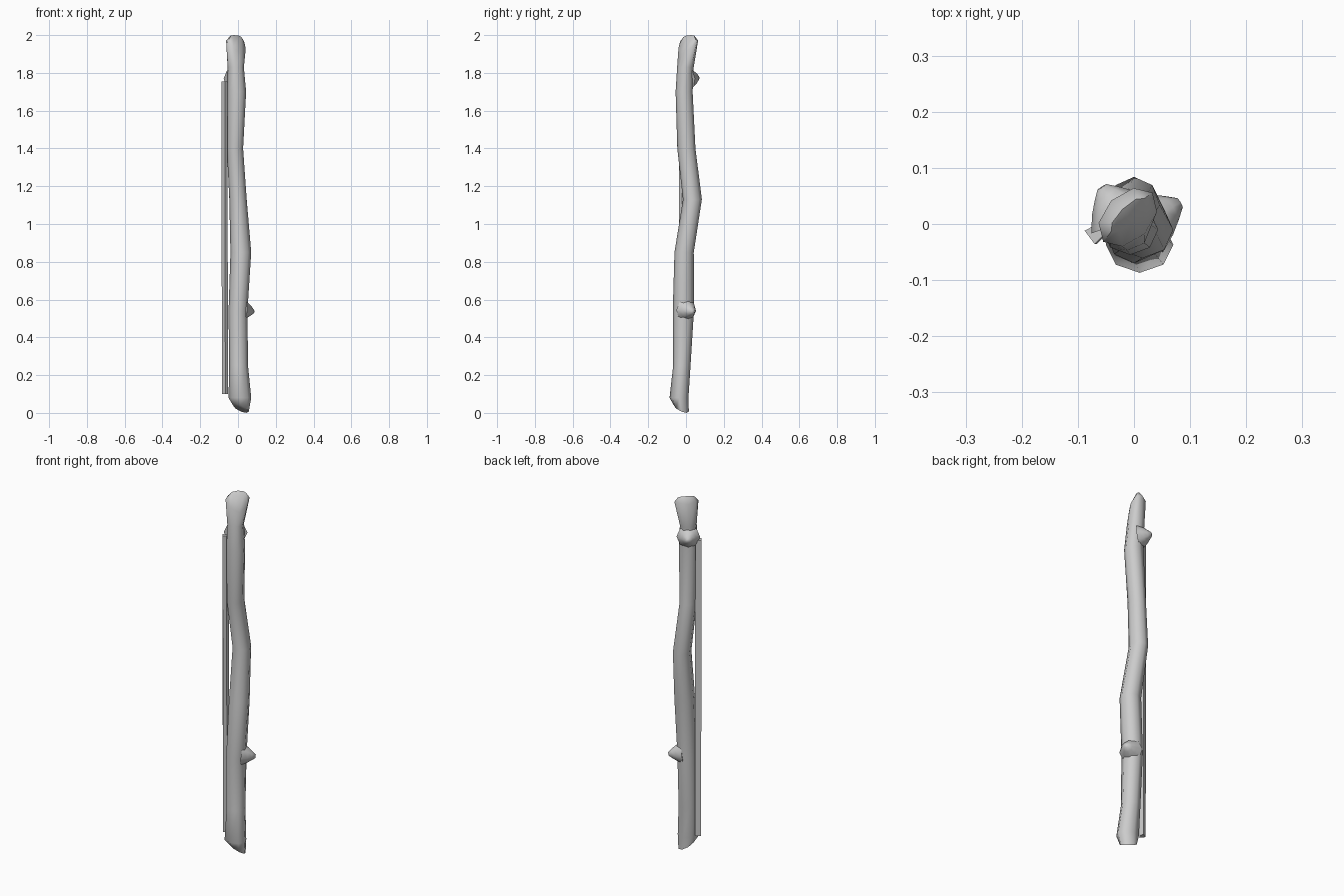
import bpy, bmesh, math
from mathutils import Vector

if "Cube" in bpy.data.objects:
    bpy.data.objects.remove(bpy.data.objects["Cube"])

grey = bpy.data.materials.new("plain_grey")
grey.use_nodes = True
colour = (0.6, 0.6, 0.6, 1)
grey.diffuse_color = colour
grey.node_tree.nodes["Principled BSDF"].inputs["Base Color"].default_value = colour


def loft(name, rings, smooth_angle):
    """Skin a closed tube through rings of points and cap both ends."""
    bm = bmesh.new()
    loops = [[bm.verts.new(p) for p in ring] for ring in rings]
    n = len(loops[0])
    for low, high in zip(loops, loops[1:]):
        for i in range(n):
            j = (i + 1) % n
            bm.faces.new((low[i], low[j], high[j], high[i]))
    bm.faces.new(loops[0][::-1])
    bm.faces.new(loops[-1])
    bmesh.ops.recalc_face_normals(bm, faces=bm.faces)
    mesh = bpy.data.meshes.new(name)
    bm.to_mesh(mesh)
    bm.free()
    mesh.materials.append(grey)
    obj = bpy.data.objects.new(name, mesh)
    bpy.context.collection.objects.link(obj)
    bpy.ops.object.select_all(action="DESELECT")
    obj.select_set(True)
    bpy.context.view_layer.objects.active = obj
    bpy.ops.object.shade_smooth_by_angle(angle=math.radians(smooth_angle))
    return obj


SIDES = 8
ANGLES = [math.tau * i / SIDES for i in range(SIDES)]
DIAGONAL = math.radians(45)


def oval(z, x, y, rx, ry, tilt=0.0):
    """Horizontal ring, tilted down toward the +x +y corner."""
    return [(x + rx * math.cos(a), y + ry * math.sin(a),
             z - tilt * math.cos(a - DIAGONAL)) for a in ANGLES]


def wedge(z, x, y, along, across, rise, slope):
    """Ring aligned with the diagonal ridge of the chiselled tip."""
    ring = []
    for a in ANGLES:
        u, v = math.cos(a - DIAGONAL), math.sin(a - DIAGONAL)
        ring.append((x + (u * along - v * across) * math.cos(DIAGONAL),
                     y + (u * along + v * across) * math.cos(DIAGONAL),
                     z + rise * u * u + slope * v))
    return ring


# Crooked stick: height, centre and radii of each bend
bends = [
    (0.08, 0.01, -0.037, 0.06, 0.05),
    (0.25, 0.003, -0.022, 0.05, 0.046),
    (0.54, 0.0, -0.014, 0.05, 0.056),
    (0.85, 0.015, -0.01, 0.055, 0.051),
    (1.13, 0.0, 0.034, 0.046, 0.05),
    (1.4, -0.016, 0.002, 0.043, 0.048),
    (1.7, -0.007, -0.01, 0.05, 0.045),
    (1.83, -0.012, -0.003, 0.043, 0.044),
]
stick = [oval(0.024, 0.015, -0.025, 0.042, 0.04, 0.024)]
stick += [oval(*b) for b in bends]
stick.append(wedge(1.935, -0.011, 0.012, 0.062, 0.042, 0.03, 0.03))
stick.append(wedge(1.99, -0.011, 0.016, 0.042, 0.014, 0.0, 0.01))
loft("stick", stick, 60)


def knot(name, root, tip, size):
    """Flared stump of a broken twig."""
    root, tip = Vector(root), Vector(tip)
    turn = (tip - root).to_track_quat("Z", "Y")
    rings = []
    for t, r in ((0, 1.0), (0.45, 0.7), (0.75, 0.42), (1, 0.16)):
        centre = root.lerp(tip, t)
        rings.append([centre + turn @ Vector((size * r * math.cos(a),
                                              size * r * math.sin(a), 0))
                      for a in ANGLES])
    loft(name, rings, 60)


# Twig stumps
knot("lower_knot", (0.02, 0.0, 0.545), (0.082, 0.038, 0.535), 0.06)
knot("upper_knot", (-0.025, 0.015, 1.77), (-0.057, 0.066, 1.775), 0.06)

# Thin straight strip beside the stick
section = [(-0.088, -0.012), (-0.07, -0.036), (-0.056, -0.022), (-0.06, 0.003)]
loft("side_strip", [[(x + s, y, z) for x, y in section]
                    for z, s in ((0.1, 0.003), (1.755, 0.0))], 20)
